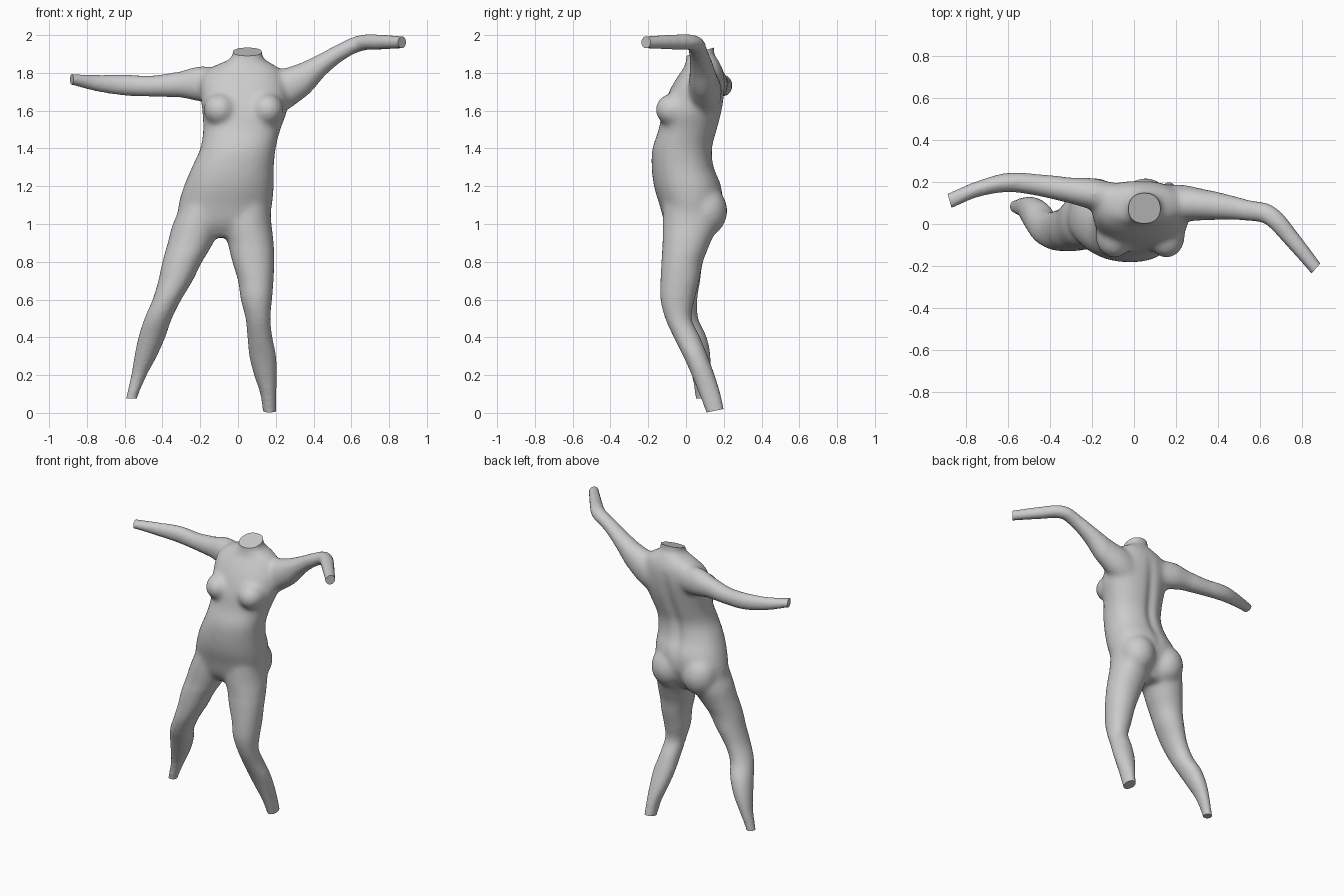
import bpy, bmesh, math
from mathutils import Vector

if "Cube" in bpy.data.objects:
    bpy.data.objects.remove(bpy.data.objects["Cube"])

bm = bmesh.new()


def spline(rows, n=5):
    """Catmull-Rom interpolation of every column in a table of sections."""
    out = []
    for i in range(len(rows) - 1):
        a, b, c, d = (rows[max(i - 1, 0)], rows[i], rows[i + 1], rows[min(i + 2, len(rows) - 1)])
        for k in range(n):
            t = k / n
            out.append([0.5 * (2 * q + (r - p) * t + (2 * p - 5 * q + 4 * r - s) * t * t
                               + (3 * q - p - 3 * r + s) * t ** 3) for p, q, r, s in zip(a, b, c, d)])
    return out + [list(rows[-1])]


def loft(sections, power=2.0, n=32):
    """Skin closed rings given as (centre, axis u, axis v)."""
    rings = []
    for c, u, v in sections:
        ring = []
        for k in range(n):
            a = 2 * math.pi * k / n
            x, y = math.cos(a), math.sin(a)
            x = math.copysign(abs(x) ** (2 / power), x)
            y = math.copysign(abs(y) ** (2 / power), y)
            ring.append(bm.verts.new(c + u * x + v * y))
        rings.append(ring)
    faces = [bm.faces.new(rings[0]), bm.faces.new(rings[-1])]
    for p, q in zip(rings, rings[1:]):
        for k in range(n):
            j = (k + 1) % n
            faces.append(bm.faces.new((p[k], p[j], q[j], q[k])))
    bmesh.ops.recalc_face_normals(bm, faces=faces)


def level_loft(rows, power):
    """Horizontal sections: x min, x max, y min, y max, z."""
    loft([(Vector(((a + b) / 2, (c + d) / 2, z)), Vector(((b - a) / 2, 0, 0)),
           Vector((0, (d - c) / 2, 0))) for a, b, c, d, z in spline(rows)], power)


def arm(rows):
    """Sections across the path: x, y, z, horizontal radius, vertical radius."""
    pts = spline(rows)
    secs = []
    for i, p in enumerate(pts):
        t = Vector(pts[min(i + 1, len(pts) - 1)][:3]) - Vector(pts[max(i - 1, 0)][:3])
        h = t.cross(Vector((0, 0, 1))).normalized()
        secs.append((Vector(p[:3]), h * p[3], h.cross(t).normalized() * p[4]))
    loft(secs)


def ball(c, r):
    vs = bmesh.ops.create_uvsphere(bm, u_segments=24, v_segments=16, radius=1)["verts"]
    for v in vs:
        v.co = Vector(c) + Vector([a * b for a, b in zip(v.co, r)])


# torso and neck
level_loft([(-.17, -.01, -.06, .11, .93), (-.31, .15, -.11, .15, 1.0), (-.315, .18, -.14, .19, 1.1),
            (-.287, .19, -.17, .19, 1.2), (-.245, .19, -.182, .15, 1.3), (-.2, .2, -.178, .14, 1.4),
            (-.185, .225, -.145, .165, 1.5), (-.19, .26, -.125, .19, 1.6), (-.2, .26, -.09, .205, 1.7),
            (-.19, .24, -.045, .205, 1.78), (-.14, .21, -.01, .19, 1.83), (-.05, .145, 0, .17, 1.87),
            (-.028, .127, .002, .15, 1.9), (-.028, .127, 0, .148, 2.0)], 2.25)
# legs
level_loft([(-.3, -.08, -.12, .17, 1.1), (-.345, -.09, -.125, .17, 1.0), (-.372, -.13, -.125, .13, .9),
            (-.4, -.19, -.13, .09, .8), (-.422, -.24, -.13, .075, .7), (-.452, -.3, -.125, .06, .6),
            (-.495, -.35, -.1, .065, .5), (-.527, -.385, -.055, .11, .4), (-.548, -.43, -.01, .13, .3),
            (-.565, -.483, .03, .128, .2), (-.592, -.533, .05, .115, .08), (-.61, -.55, .06, .115, -.02)], 2.1)
level_loft([(-.06, .17, -.12, .17, 1.1), (-.085, .178, -.125, .17, 1.0), (-.055, .19, -.125, .13, .9),
            (-.03, .192, -.13, .09, .8), (0, .188, -.135, .07, .7), (.015, .18, -.135, .045, .6),
            (.04, .172, -.11, .03, .5), (.05, .182, -.065, .075, .4), (.06, .202, -.015, .115, .3),
            (.085, .205, .03, .152, .2), (.118, .203, .07, .183, .1), (.133, .203, .108, .205, 0),
            (.145, .203, .14, .225, -.09)], 2.1)
# arms
arm([(-.08, .12, 1.73, .07, .09), (-.2, .145, 1.742, .075, .095), (-.31, .162, 1.738, .062, .07),
     (-.45, .185, 1.73, .052, .056), (-.6, .198, 1.735, .046, .055), (-.75, .165, 1.746, .037, .043),
     (-.88, .11, 1.766, .036, .029), (-.96, .075, 1.775, .036, .029)])
arm([(.1, .1, 1.64, .08, .1), (.21, .1, 1.70, .09, .11), (.32, .092, 1.757, .077, .09),
     (.43, .082, 1.835, .062, .058), (.54, .065, 1.908, .05, .044), (.65, .04, 1.958, .047, .042),
     (.76, -.08, 1.963, .04, .04), (.868, -.212, 1.962, .033, .033), (.93, -.285, 1.962, .033, .033)])
# breasts and buttocks
for x in (-.095, .155):
    ball((x, -.065, 1.605), (.088, .098, .088))
for x in (-.185, .055):
    ball((x, .105, 1.07), (.118, .115, .135))

mesh = bpy.data.meshes.new("body")
bm.to_mesh(mesh)
bm.free()
body = bpy.data.objects.new("body", mesh)
bpy.context.collection.objects.link(body)
bpy.context.view_layer.objects.active = body
body.select_set(True)

# fuse the parts into one skin
fuse = body.modifiers.new("fuse", 'REMESH')
fuse.mode = 'VOXEL'
fuse.voxel_size = 0.012
bpy.ops.object.modifier_apply(modifier="fuse")

bm = bmesh.new()
bm.from_mesh(body.data)
# soften the joins on the trunk more than the limbs
trunk = [v for v in bm.verts if v.co.z > .86 and -.34 < v.co.x < .36 and v.co.z < 1.89]
for verts, times in ((trunk, 10), (bm.verts[:], 3)):
    for _ in range(times):
        bmesh.ops.smooth_vert(bm, verts=verts, factor=0.5, use_axis_x=True, use_axis_y=True, use_axis_z=True)
# spine groove
for v in bm.verts:
    if v.co.y > .06 and 1.1 < v.co.z < 1.8:
        s = (v.co.x - (-.065 + .14 * (v.co.z - 1.1))) / .035
        v.co.y -= .016 * math.exp(-s * s) * math.sin(math.pi * (v.co.z - 1.1) / .7)
# flat cuts at neck, wrists and ankles
for point, normal in (((.05, .075, 1.912), (0, -.3, 1)), ((-.88, .11, 1.766), (-.96, -.27, 0)),
                      ((.868, -.212, 1.962), (.75, -.66, 0)), ((-.56, .085, .075), (0, 0, -1)),
                      ((.168, .157, .012), (0, .2, -1))):
    p = Vector(point)
    faces = [f for f in bm.faces if (f.calc_center_median() - p).length < .15]
    geom = set(faces)
    for f in faces:
        geom.update(f.verts)
        geom.update(f.edges)
    bmesh.ops.bisect_plane(bm, geom=list(geom), plane_co=p, plane_no=Vector(normal).normalized(), clear_outer=True)
    bmesh.ops.holes_fill(bm, edges=[e for e in bm.edges if e.is_boundary], sides=0)
bmesh.ops.recalc_face_normals(bm, faces=bm.faces[:])
bm.to_mesh(body.data)
bm.free()
bpy.ops.object.shade_smooth_by_angle(angle=math.radians(40))
